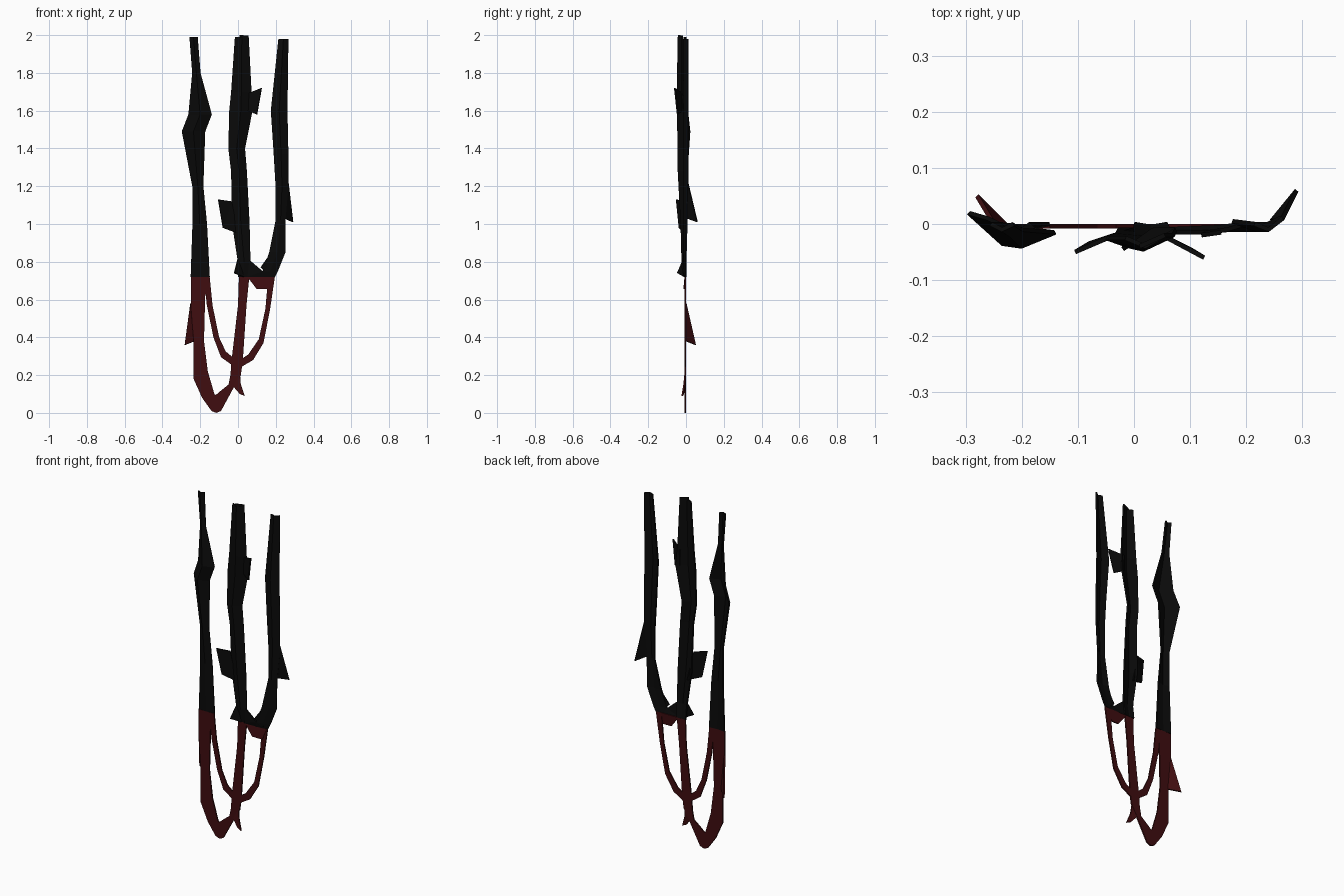
import bpy
import bmesh

cube = bpy.data.objects.get("Cube")
if cube:
    bpy.data.objects.remove(cube, do_unlink=True)

UNIT = 0.01      # coordinates below are in hundredths
THICKNESS = 0.008


def make_material(name, colour):
    material = bpy.data.materials.new(name)
    material.use_nodes = True
    material.diffuse_color = colour
    shader = material.node_tree.nodes["Principled BSDF"]
    shader.inputs["Base Color"].default_value = colour
    shader.inputs["Roughness"].default_value = 0.9
    return material


black = make_material("black cloth", (0.003, 0.003, 0.003, 1))
red = make_material("dark red cloth", (0.05, 0.004, 0.005, 1))


def finish(name, bm, material):
    """Turn a sheet into a thin flat-shaded cloth object."""
    bmesh.ops.recalc_face_normals(bm, faces=bm.faces)
    mesh = bpy.data.meshes.new(name)
    bm.to_mesh(mesh)
    bm.free()
    mesh.materials.append(material)
    part = bpy.data.objects.new(name, mesh)
    bpy.context.collection.objects.link(part)
    solid = part.modifiers.new("cloth thickness", "SOLIDIFY")
    solid.thickness = THICKNESS
    solid.offset = 0
    return part


def point(bm, x, y, z):
    return bm.verts.new((x * UNIT, y * UNIT, z * UNIT))


def ribbon(name, material, rows):
    """Folded strip; each row is left x, right x, height, left y, ridge y, right y."""
    bm = bmesh.new()
    previous = None
    for left, right, z, y_left, y_ridge, y_right in rows:
        middle = (left + right) / 2
        row = [point(bm, left, y_left, z),
               point(bm, middle, y_ridge, z),
               point(bm, right, y_right, z)]
        if previous:
            for i in range(len(row) - 1):
                bm.faces.new((previous[i], previous[i + 1], row[i + 1], row[i]))
        previous = row
    return finish(name, bm, material)


def flat_strip(name, material, rows):
    """Flat strip; each row is the x, z of one edge and the x, z of the other."""
    bm = bmesh.new()
    previous = None
    for xa, za, xb, zb in rows:
        row = [point(bm, xa, -0.4, za), point(bm, xb, -0.4, zb)]
        if previous:
            bm.faces.new((previous[0], previous[1], row[1], row[0]))
        previous = row
    return finish(name, bm, material)


def scrap(name, material, corners):
    """Single torn scrap of cloth, given by its corners."""
    bm = bmesh.new()
    bm.faces.new([point(bm, *corner) for corner in corners])
    bmesh.ops.triangulate(bm, faces=bm.faces)
    return finish(name, bm, material)


# Black upper ribbons
ribbon("right_ribbon", black, [
    (-25.5, -21.5, 199, 0, -1, 0),
    (-24, -20, 180, 0, -2, -1),
    (-26, -14, 158, 1, -4, -1.5),
    (-29.5, -17.5, 149, 2, -3.5, -1),
    (-24, -18.5, 120, 0, -2, 0),
    (-24, -16.5, 100, 0, -1, 0),
    (-25, -15, 72, 0, -0.5, 0),
])
ribbon("centre_ribbon", black, [
    (-1.5, 5.5, 199, -2.5, -4, -2),
    (-3.5, 7, 170, -2.5, -4.5, -2),
    (-4.5, 7.5, 160, -2.5, -4.5, -1),
    (-5, 3.5, 140, -2.5, -4, -1),
    (-3.5, 4.5, 128, -2, -4, -1),
    (-3, 6, 100, -1, -2.5, -1),
    (0, 6.5, 80, -1, -2, -1),
    (0, 6, 72, 0, -0.5, 0),
])
ribbon("left_ribbon", black, [
    (21.5, 26.5, 198, 0, -1, 1),
    (17.5, 26, 160, 0.5, -1, 1),
    (19, 26.5, 137, 0, -1, 1),
    (20, 26.5, 120, 0, -1, 1),
    (20, 25, 102, 0, -1, 0.5),
    (16.5, 25, 85, -1, -1, 0),
    (13, 21, 75, -1.5, -1, 0),
    (12, 19.5, 72, -1, -0.5, 0),
])
scrap("centre_ribbon_peak", black, [
    (1, -4, 198.5), (1, -4, 200), (5.5, -2, 199.8), (5.5, -2, 198.5)])

# Black bridge joining the centre and left ribbons
scrap("ribbon_bridge", black, [
    (5, -1, 72), (6, -1.5, 81), (13, -1.5, 75), (17, -1, 75), (17, -0.5, 72)])

# Black torn flaps
scrap("upper_flap", black, [
    (5, -2, 169), (12.5, -6, 172), (10, -4.5, 158), (5, -2, 160)])
scrap("lower_flap", black, [
    (-10.5, -5, 113), (-3.5, -2, 112), (0, -1, 95), (-8, -3.5, 98)])
scrap("left_spike", black, [
    (26.5, 1, 122), (29, 6, 101), (24.5, 0.5, 103)])
scrap("centre_spike", black, [
    (0, -1, 82), (-2, -4.5, 74), (3, -1, 72)])
scrap("bridge_spike", black, [
    (15.5, -1.5, 82), (12, -2, 77), (15, -1, 74)])

# Red lower hem sweeping from the right ribbon round to the centre
flat_strip("red_hem", red, [
    (-25, 72, -17, 72),
    (-25, 57, -17.5, 57),
    (-23.5, 38, -18, 38),
    (-23.5, 18, -16, 22),
    (-19, 8, -12.5, 10),
    (-14, 1, -12, 9.5),
    (-11.5, 0, -11, 10),
    (-9, 1, -10, 11),
    (-2.5, 13, -5, 15),
    (1.5, 20, -4, 20),
    (2.5, 27, -3.5, 27),
    (4.5, 57, 0, 57),
    (6, 72, 0.5, 72),
])

# Red thin loop hanging between the right and left ribbons
flat_strip("red_loop", red, [
    (-18, 72, -15, 72),
    (-16.5, 57, -13.5, 57),
    (-13, 40, -10, 40),
    (-9, 29.5, -6.5, 32.5),
    (-2, 24.5, -1, 28),
    (2, 24.5, 1, 28),
    (8, 28, 5.5, 31),
    (13.5, 37, 11, 39),
    (17, 55, 14.5, 55),
    (19.5, 72, 16, 72),
])

# Red scraps
scrap("red_bridge", red, [
    (5, -0.4, 72), (10, -1, 65.5), (16.5, -1, 65.5), (19, -0.4, 72)])
scrap("red_spike", red, [
    (-25, 0, 58), (-28, 5, 36), (-23, 0, 38)])
scrap("red_fork", red, [
    (-2.5, -0.4, 14), (1, -0.4, 21), (1.5, -1, 15), (3.5, -2, 9), (1, -1.5, 10)])
